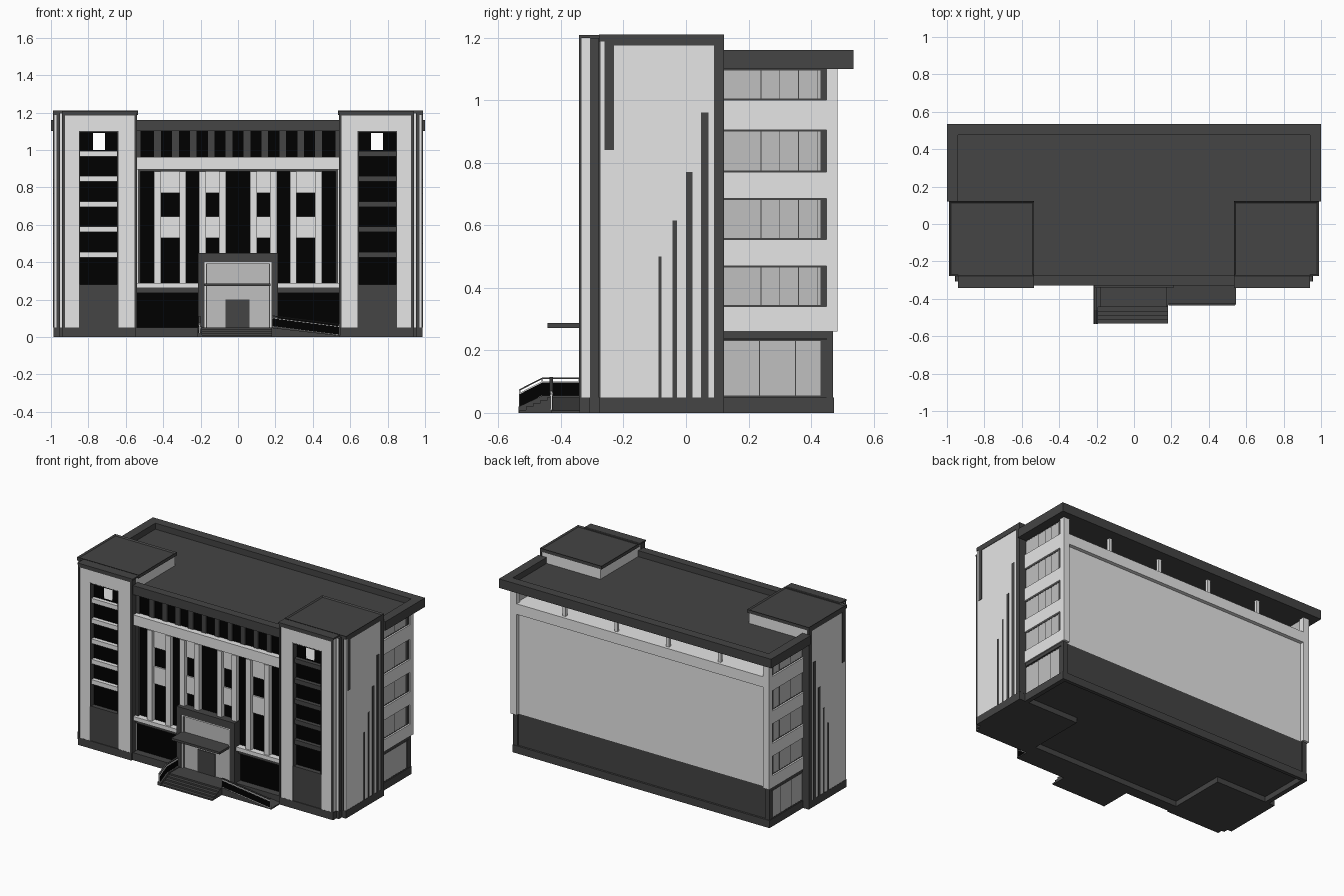
import bpy, bmesh

cube = bpy.data.objects.get("Cube")
if cube:
    bpy.data.objects.remove(cube, do_unlink=True)


def material(name, value):
    m = bpy.data.materials.new(name)
    m.use_nodes = True
    colour = (value, value, value, 1)
    m.diffuse_color = colour
    m.node_tree.nodes["Principled BSDF"].inputs["Base Color"].default_value = colour
    return m


DARK = material("dark grey cladding", .058)
LIGHT = material("light grey render", .79)
BLACK = material("black glazing", 0)
GLASS = material("grey glass", .53)
WHITE = material("white trim", 1)


def finish(name, bm, mat):
    bmesh.ops.recalc_face_normals(bm, faces=bm.faces)
    mesh = bpy.data.meshes.new(name)
    bm.to_mesh(mesh)
    bm.free()
    mesh.materials.append(mat)
    ob = bpy.data.objects.new(name, mesh)
    bpy.context.collection.objects.link(ob)
    return ob


def box(name, mat, x, y, z, rim=0, sink=0):
    """Box from (low, high) ranges; a rim gives it a sunken tray top."""
    bm = bmesh.new()
    bmesh.ops.create_cube(bm, size=1)
    for v in bm.verts:
        v.co = [sum(r) / 2 + c * (r[1] - r[0]) for c, r in zip(v.co, (x, y, z))]
    if rim:
        bm.normal_update()
        top = max(bm.faces, key=lambda f: f.calc_center_median().z)
        bmesh.ops.inset_region(bm, faces=[top], thickness=rim)
        for v in top.verts:
            v.co.z -= sink
    return finish(name, bm, mat)


def pair(name, mat, x, y, z, **kw):
    """The same box on the left (+x) and mirrored on the right."""
    box("left_" + name, mat, x, y, z, **kw)
    box("right_" + name, mat, (-x[1], -x[0]), y, z, **kw)


def prism(name, mat, points, axis, lo, hi):
    """Profile in (x or y, z), extruded along the other horizontal axis."""
    bm = bmesh.new()
    place = (lambda a, z: (lo, a, z)) if axis == "x" else (lambda a, z: (a, lo, z))
    face = bm.faces.new([bm.verts.new(place(*p)) for p in points])
    new = bmesh.ops.extrude_face_region(bm, geom=[face])["geom"]
    for v in new:
        if isinstance(v, bmesh.types.BMVert):
            setattr(v.co, axis, hi)
    return finish(name, bm, mat)


# Main body, its floor raised inside the plinth
BACK, FACADE, FRONT = .47, -.27, -.34
GROUND, ATTIC, EAVES, PARAPET = .26, 1.0, 1.1, 1.16
PLINTH, FLOOR = .05, .035
box("ground_floor", DARK, (-.92, .92), (FACADE, BACK - .01), (FLOOR, GROUND))
box("upper_floors", LIGHT, (-.92, .92), (FACADE, BACK - .01), (GROUND, ATTIC))
box("rear_plinth", DARK, (-.945, .945), (BACK - .02, BACK + .003), (0, PLINTH))
pair("side_plinth", DARK, (.915, .945), (.119, BACK - .02), (0, PLINTH))

# Rear wall frame and the posts of the open attic
rear = (BACK - .02, BACK + .015)
box("rear_top_band", LIGHT, (-.91, .91), rear, (.93, ATTIC))
pair("rear_corner", LIGHT, (.905, .95), rear, (GROUND, EAVES))
for i in range(4):
    x = -.57 + .38 * i
    box(f"attic_post_{i}", LIGHT, (x - .011, x + .011), (.445, .465), (ATTIC, EAVES))

# Side walls with ribbon windows
windows = [(PLINTH, .235), (.34, .47), (.555, .685), (.77, .905), (ATTIC, EAVES)]
for i, (z0, z1) in enumerate(windows):
    pair(f"side_glass_{i}", GLASS, (.915, .938), (.119, .449), (z0, z1))
    pair(f"side_jamb_{i}", DARK, (.92, .94), (.43, .451), (z0, z1))
    for edge in (z0, z1 - .005):
        pair(f"side_frame_{i}", DARK, (.92, .939), (.12, .45), (edge, edge + .005))
    mullions = (.235, .35) if i == 0 else (.24, .3, .36, .42)
    for y in mullions:
        pair(f"side_mullion_{i}", DARK, (.92, .9385), (y - .0012, y + .0012), (z0, z1))
    if i:
        low = GROUND if i == 1 else windows[i - 1][1]
        pair(f"side_spandrel_{i}", LIGHT, (.91, .95), (.119, .451), (low, z0))
pair("ground_lintel", DARK, (.91, .942), (.119, BACK), (.238, GROUND))
pair("ground_corner", DARK, (.91, .942), (.45, BACK), (FLOOR, .238))

# Roof slab and parapets
REAR_EDGE = .535
box("roof_rear", DARK, (-1, 1), (.12, REAR_EDGE), (EAVES, EAVES + .02))
box("roof_front", DARK, (-.545, .545), (-.33, .12), (EAVES, EAVES + .02))
box("rear_parapet", DARK, (-1, 1), (.475, REAR_EDGE), (EAVES, PARAPET))
box("front_parapet", DARK, (-.545, .545), (-.33, -.275), (EAVES, PARAPET))
pair("side_parapet", DARK, (.94, 1), (.12, .5), (EAVES, PARAPET))

# Corner towers: hollow at attic level
IN, OUT, TOP = .545, .985, 1.198
pair("tower_body", LIGHT, (IN, OUT), (-.275, .119), (PLINTH, ATTIC))
pair("tower_top", LIGHT, (IN, OUT), (-.275, .119), (EAVES, TOP))
pair("tower_outer_wall", LIGHT, (OUT - .03, OUT), (-.275, .119), (ATTIC, EAVES))
pair("tower_inner_wall", LIGHT, (IN, IN + .03), (-.275, .119), (ATTIC, EAVES))
pair("tower_cap", DARK, (IN - .01, OUT + .003), (-.278, .122), (1.188, 1.21), rim=.012, sink=.008)
pair("tower_front_cap", DARK, (IN - .01, .94), (FRONT - .002, -.27), (TOP, 1.208))

# Tower plinths follow the stepped corner
pair("tower_plinth", DARK, (IN, OUT + .002), (-.277, .121), (0, PLINTH))
pair("tower_step_plinth", DARK, (.93, .957), (-.308, -.27), (0, PLINTH))
pair("tower_front_plinth", DARK, (IN, .938), (FRONT - .001, -.27), (0, PLINTH))

# Tower front frame around the tall window, with stepped outer corner
W0, W1, SILL = .64, .85, .28
front = (FRONT, -.27)
pair("tower_inner_pier", LIGHT, (IN, W0), front, (PLINTH, TOP))
pair("tower_outer_pier", LIGHT, (W1, .935), front, (PLINTH, TOP))
pair("tower_lintel", LIGHT, (W0, W1), front, (EAVES, TOP))
pair("tower_apron", DARK, (W0, W1), (FRONT + .004, -.27), (PLINTH, SILL))
pair("tower_head_strip", DARK, (IN, .937), (FRONT - .002, FRONT + .004), (1.183, TOP))
pair("tower_edge_strip", DARK, (.924, .937), (FRONT - .002, FRONT + .006), (PLINTH, TOP))
pair("tower_inner_strip", DARK, (IN - .004, IN + .008), (FRONT - .002, -.3), (PLINTH, TOP))
pair("tower_corner_step", DARK, (.93, .955), (-.305, -.27), (PLINTH, TOP))
pair("tower_corner_stripe", LIGHT, (.94, .953), (-.307, -.3), (PLINTH, TOP))
pair("tower_corner_trim", DARK, (.955, .97), (-.279, -.27), (PLINTH, TOP))
pair("tower_window_wall", LIGHT, (W0, W1), (-.3, -.27), (SILL, ATTIC))
pair("tower_glazing", BLACK, (W0, W1), (-.306, -.298), (SILL, ATTIC))
for x in ((W0, .71), (.775, W1)):
    pair("tower_pane", BLACK, x, (-.305, -.301), (ATTIC, EAVES))
pair("tower_pane_head", BLACK, (W0, W1), (-.306, -.302), (EAVES - .01, EAVES))
for x in (W0, W1 - .006):
    pair("window_frame", DARK, (x, x + .006), (FRONT - .001, -.3), (SILL, EAVES))
pair("window_frame_head", DARK, (W0, W1), (FRONT - .001, -.3), (EAVES - .006, EAVES))
for i in range(5):
    z = .425 + .135 * i
    for side, mat in ((-1, LIGHT), (1, DARK)):
        xs = sorted((side * (W0 + .006), side * (W1 - .006)))
        box(f"tower_bar_{i}", mat, xs, (-.332, -.3), (z, z + .03))

# Tower side decoration
side = (OUT - .01, OUT + .003)
pair("side_rear_strip", DARK, (.93, OUT + .003), (.09, .122), (PLINTH, EAVES))
pair("side_rear_strip_top", DARK, side, (.09, .122), (EAVES, TOP))
pair("side_head_strip", DARK, side, (-.23, .09), (1.175, TOP))
pair("side_short_strip", DARK, side, (-.26, -.23), (.84, TOP))
for y, w, top in ((-.083, .01, .5), (-.036, .013, .615), (.01, .02, .77), (.06, .025, .96)):
    pair("side_fin", DARK, side, (y - w / 2, y + w / 2), (PLINTH, top))

# Central facade: attic strip, band and glazed bays
box("attic_glazing", BLACK, (-IN, IN), (-.285, -.265), (.96, EAVES))
for i in range(10):
    x = -.43 + .0956 * i
    box(f"attic_pier_{i}", DARK, (x - .018, x + .018), (-.292, -.28), (.96, EAVES))
pair("attic_end", DARK, (.52, IN), (-.292, -.28), (.96, EAVES))
box("upper_band", LIGHT, (-IN, IN), (-.325, -.26), (.895, .963))
box("bay_glazing", BLACK, (-.53, .53), (-.285, -.265), (SILL, .895))
box("bay_head", DARK, (-.53, .53), (-.305, -.28), (.885, .895))
pair("bay_edge", DARK, (.52, .535), (-.305, -.28), (SILL, .895))
pair("bay_end", LIGHT, (.535, IN), (-.3, -.27), (SILL, .895))
for x in (.083, .19, .295, .43):
    pair("bay_pier", LIGHT, (x - .018, x + .018), (-.315, -.28), (SILL, .886))
for x0, x1 in ((.1, .175), (.31, .415)):
    for z0, z1 in ((.53, .645), (.77, .886)):
        pair("bay_spandrel", LIGHT, (x0, x1), (-.295, -.28), (z0, z1))
box("sill_band", LIGHT, (-IN, IN), (-.325, -.26), (.262, .288))
box("lower_lintel", DARK, (-IN, IN), (-.3, -.26), (.235, .262))
pair("lower_glazing", BLACK, (.2, IN), (-.282, -.26), (PLINTH, .235))
box("front_base", DARK, (-IN, IN), (-.33, -.26), (0, PLINTH))

# Entrance portal
pair("portal_jamb", DARK, (.18, .214), (FRONT, -.26), (0, .45))
box("portal_head", DARK, (-.18, .18), (FRONT, -.26), (.402, .45))
pair("portal_reveal", LIGHT, (.17, .18), (FRONT + .003, -.27), (PLINTH, .402))
box("portal_soffit", LIGHT, (-.17, .17), (FRONT + .003, -.27), (.393, .402))
box("portal_glass", GLASS, (-.17, .17), (-.326, -.27), (PLINTH, .393))
box("portal_door", DARK, (-.068, .062), (-.33, -.3), (PLINTH, .2))
box("portal_canopy", DARK, (-.18, .175), (-.443, -.3), (.272, .287))
pair("portal_frame", DARK, (.165, .17), (-.33, -.3), (PLINTH, .393))

# Steps, ramp and railings
for i in range(5):
    box(f"step_{i}", DARK, (-.2, .183), (-.533 + .022 * i, -.32), (.01 * i, .01 * (i + 1)))
prism("stair_cheek", DARK, [(-.535, 0), (-.33, 0), (-.33, .055), (-.46, .055), (-.535, .02)],
      "x", -.217, -.192)
prism("ramp", DARK, [(.18, 0), (IN, 0), (IN, .008), (.18, PLINTH)], "y", -.43, -.3)


def railing(name, path, axis, lo, hi):
    """Black panel, white edge trims and a thin handrail following a path."""
    def strip(part, mat, z0, z1, grow):
        points = [(a, z + z0) for a, z in path] + [(a, z + z1) for a, z in path[::-1]]
        prism(name + part, mat, points, axis, lo - grow, hi + grow)
    strip("_panel", BLACK, 0, .046, 0)
    strip("_lower_trim", WHITE, 0, .003, .001)
    strip("_upper_trim", WHITE, .044, .048, .001)
    strip("_handrail", DARK, .055, .06, .002)
    for a, z in path:
        post = [(a - .002, z), (a + .002, z), (a + .002, z + .058), (a - .002, z + .058)]
        prism(name + "_post", WHITE, post, axis, lo + .001, hi - .001)


railing("stair_railing", [(-.532, .016), (-.46, .053), (-.342, .053)], "x", -.21, -.202)
railing("ramp_railing", [(.185, .055), (.54, .01)], "y", -.434, -.427)
